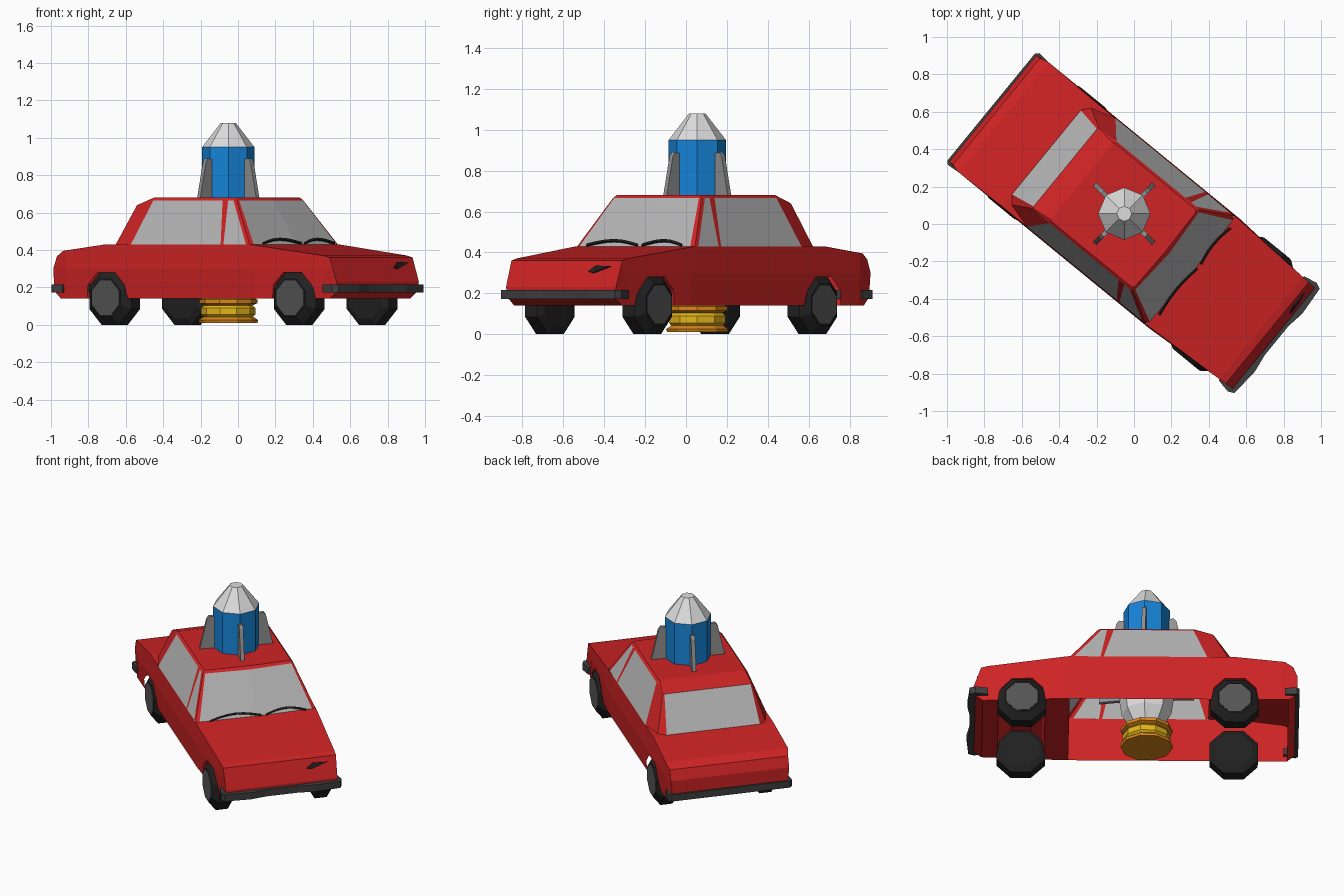
import bpy, bmesh
from math import cos, sin, pi, radians
from mathutils import Matrix, Vector

cube = bpy.data.objects.get("Cube")
if cube:
    bpy.data.objects.remove(cube)

# The car stands at an angle: local +x is its nose, local +y its left side
TURN = Matrix.Rotation(radians(-39.3), 4, "Z")


def material(name, r, g, b):
    m = bpy.data.materials.new(name)
    m.use_nodes = True
    m.diffuse_color = (r, g, b, 1)
    m.node_tree.nodes["Principled BSDF"].inputs["Base Color"].default_value = (r, g, b, 1)
    return m


RED = material("red paint", 0.62, 0.017, 0.018)
GLASS = material("window grey", 0.46, 0.46, 0.46)
WHITE = material("nose white", 0.72, 0.72, 0.72)
FIN = material("fin grey", 0.28, 0.28, 0.28)
BLUE = material("rocket blue", 0.008, 0.23, 0.68)
BLACK = material("tyre black", 0.015, 0.015, 0.015)
BUMPER = material("bumper grey", 0.05, 0.05, 0.05)
HUB = material("hub grey", 0.09, 0.09, 0.09)
ORANGE = material("orange", 0.72, 0.25, 0.01)
YELLOW = material("yellow", 0.76, 0.46, 0.01)


def finish(name, bm, *mats, turn=TURN, normals=True):
    if normals:
        bmesh.ops.recalc_face_normals(bm, faces=bm.faces)
    bm.transform(turn)
    me = bpy.data.meshes.new(name)
    bm.to_mesh(me)
    bm.free()
    for m in mats:
        me.materials.append(m)
    ob = bpy.data.objects.new(name, me)
    bpy.context.scene.collection.objects.link(ob)
    return ob


def prism(points, offset):
    """Solid made by extruding a flat outline along an offset."""
    bm = bmesh.new()
    face = bm.faces.new([bm.verts.new(p) for p in points])
    ext = bmesh.ops.extrude_face_region(bm, geom=[face], use_keep_orig=True)
    bmesh.ops.translate(bm, vec=Vector(offset),
                        verts=[g for g in ext["geom"] if isinstance(g, bmesh.types.BMVert)])
    return bm


def lathe(profile, sides, start=0.0):
    """Capped turned solid around z from (radius, height) pairs."""
    bm = bmesh.new()
    rings = [[bm.verts.new((r * cos(start + 2 * pi * i / sides),
                            r * sin(start + 2 * pi * i / sides), h))
              for i in range(sides)] for r, h in profile]
    for a, b in zip(rings, rings[1:]):
        for i in range(sides):
            j = (i + 1) % sides
            bm.faces.new((a[i], a[j], b[j], b[i]))
    bm.faces.new(rings[0][::-1])
    bm.faces.new(rings[-1])
    return bm


# Lower body: side outline with wheel arches, extruded across, then tapered
def arch(c):
    return [(c - .14, .14), (c - .125, .215), (c - .06, .28),
            (c + .06, .28), (c + .125, .215), (c + .14, .14)]


outline = [(-.92, .14)] + arch(-.6) + [(.39, .14)] + arch(.675) + [
    (.91, .14), (.965, .18), (.965, .23), (.92, .36), (.88, .37), (.39, .43),
    (-.45, .43), (-.61, .43), (-.9, .395), (-.95, .365), (-.975, .3), (-.975, .18)]
bm = prism([(x, -1, z) for x, z in outline], (0, 2, 0))
for co, no in (((.42, 0, 0), (1, 0, 0)), ((.87, 0, 0), (1, 0, 0)),
               ((-.88, 0, 0), (1, 0, 0)), ((0, 0, .3), (0, 0, 1))):
    bmesh.ops.bisect_plane(bm, geom=bm.verts[:] + bm.edges[:] + bm.faces[:],
                           plane_co=co, plane_no=no)


def half_width(x, z):
    w = .38 - (.006 if z > .4 else .01 if z < .2 else 0)
    w -= .03 * max(0, x - .42) / .5
    return w - .012 * (x < -.93)


for v in bm.verts:
    v.co.y *= half_width(v.co.x, v.co.z)
bmesh.ops.recalc_face_normals(bm, faces=bm.faces)
# Open the floor behind the engine bay and the deck under the cabin
opened = []
for f in bm.faces:
    c = f.calc_center_median()
    across = abs(c.y) < .1
    if across and (c.z < .3 and -.9 < c.x < .38 or c.z > .425 and -.44 < c.x < .38):
        opened.append(f)
bmesh.ops.delete(bm, geom=opened, context="FACES")
finish("lower_body", bm, RED, normals=False)

# Cabin: sill ring, window top ring and roof ring, half of each then mirrored
sill = [(.405, 0), (.395, .35), (.385, .372), (.36, .373), (.205, .374), (.186, .374),
        (-.434, .374), (-.57, .335), (-.605, .29), (-.605, 0)]
head = [(.245, 0), (.228, .268), (.222, .28), (.2, .283), (.164, .283), (.125, .283),
        (-.353, .283), (-.47, .278), (-.475, .268), (-.475, 0)]
panes = (0, 3, 5, 8)
bm = bmesh.new()


def ring(points):
    left = [bm.verts.new(p) for p in points]
    right = [bm.verts.new((x, -y, z)) for x, y, z in points[-2:0:-1]]
    return left + right


rings = [ring([(x, y, .43) for x, y in sill]),
         ring([(x, y, .64 if x < -.4 else .665) for x, y in head]),
         ring([(max(-.36, min(x, .235) - .012), y * .95, .68) for x, y in head])]
n = len(rings[0])
for level in (0, 1):
    for i in range(n):
        j = (i + 1) % n
        f = bm.faces.new((rings[level][i], rings[level][j],
                          rings[level + 1][j], rings[level + 1][i]))
        f.material_index = int(level == 0 and min(i, n - 1 - i) in panes)
bm.faces.new(rings[2])
finish("cabin", bm, RED, GLASS)

# Bumpers: U shaped bars, half outline mirrored
for name, sgn, half in (("front_bumper", 1, [(.88, .36), (.955, .375), (.988, .36), (1.0, .2), (.985, .1)]),
                        ("rear_bumper", -1, [(.9, .38), (.97, .386), (.987, .37)])):
    outer = half + [(x, -y) for x, y in reversed(half)]
    inner = [(x - .045 if x > .93 else x, y * .9) for x, y in reversed(outer)]
    finish(name, prism([(sgn * x, y, .172) for x, y in outer + inner], (0, 0, .044)), BUMPER)

# Wheels: bevelled octagonal tyres with a flat hub
R = .145 / cos(pi / 8)
for fx, x in (("front", .675), ("rear", -.6)):
    for sy, side in ((1, "left"), (-1, "right")):
        place = TURN @ Matrix.Translation((x, 0, .145)) @ Matrix.Rotation(-sy * pi / 2, 4, "X")
        tyre = lathe([(.12, .25), (R, .27), (R, .345), (.108, .382)], 8, pi / 8)
        finish(f"{fx}_{side}_tyre", tyre, BLACK, turn=place)
        finish(f"{fx}_{side}_hub", lathe([(.1, .375), (.1, .385)], 8, pi / 8), HUB, turn=place)

# Wipers: thin bowed strips lying at the foot of the windscreen
for name, y0, y1 in (("right_wiper", -.29, .03), ("left_wiper", .06, .31)):
    low, top = [], []
    for i in range(7):
        u = i / 6
        z = .432 + .022 * sin(pi * u)
        x = .412 - (z - .43) * .7
        y = y0 + (y1 - y0) * u
        low.append((x, y, z - .004))
        top.append((x - .005, y, z + .006))
    finish(name, prism(low + top[::-1], (.008, 0, .006)), BLACK)

# Badge plate on the nose
finish("nose_plate", prism([(.944, .16, .305), (.946, .19, .298), (.935, .29, .33),
                            (.934, .2, .333)], (.008, 0, .003)), BLACK)

# Rocket standing through the roof
ROCKET = Matrix.Translation((-.052, .055, 0))
for name, mat, profile in (
        ("rocket_nose", WHITE, [(.14, .95), (.04, 1.08)]),
        ("rocket_body", BLUE, [(.14, .5), (.14, .95)]),
        ("rocket_tail", WHITE, [(.09, .14), (.15, .24), (.165, .35), (.14, .5)]),
        ("upper_ring", ORANGE, [(.12, .1), (.155, .115), (.155, .135), (.12, .15)]),
        ("middle_ring", YELLOW, [(.13, .04), (.145, .055), (.145, .09), (.13, .105)]),
        ("base_ring", ORANGE, [(.155, .01), (.16, .025), (.13, .045)])):
    finish(name, lathe(profile, 8 if "rocket" in name else 10), mat, turn=ROCKET)

# Four tapered fins
for k in range(4):
    fin = prism([(.1, -.012, .34), (.285, -.012, .33), (.225, -.012, .67),
                 (.18, -.012, .87), (.165, -.012, .89), (.1, -.012, .88)], (0, .024, 0))
    spin = Matrix.Rotation(pi / 4 + k * pi / 2, 4, "Z")
    finish(f"rocket_fin_{k + 1}", fin, FIN, turn=ROCKET @ spin)
